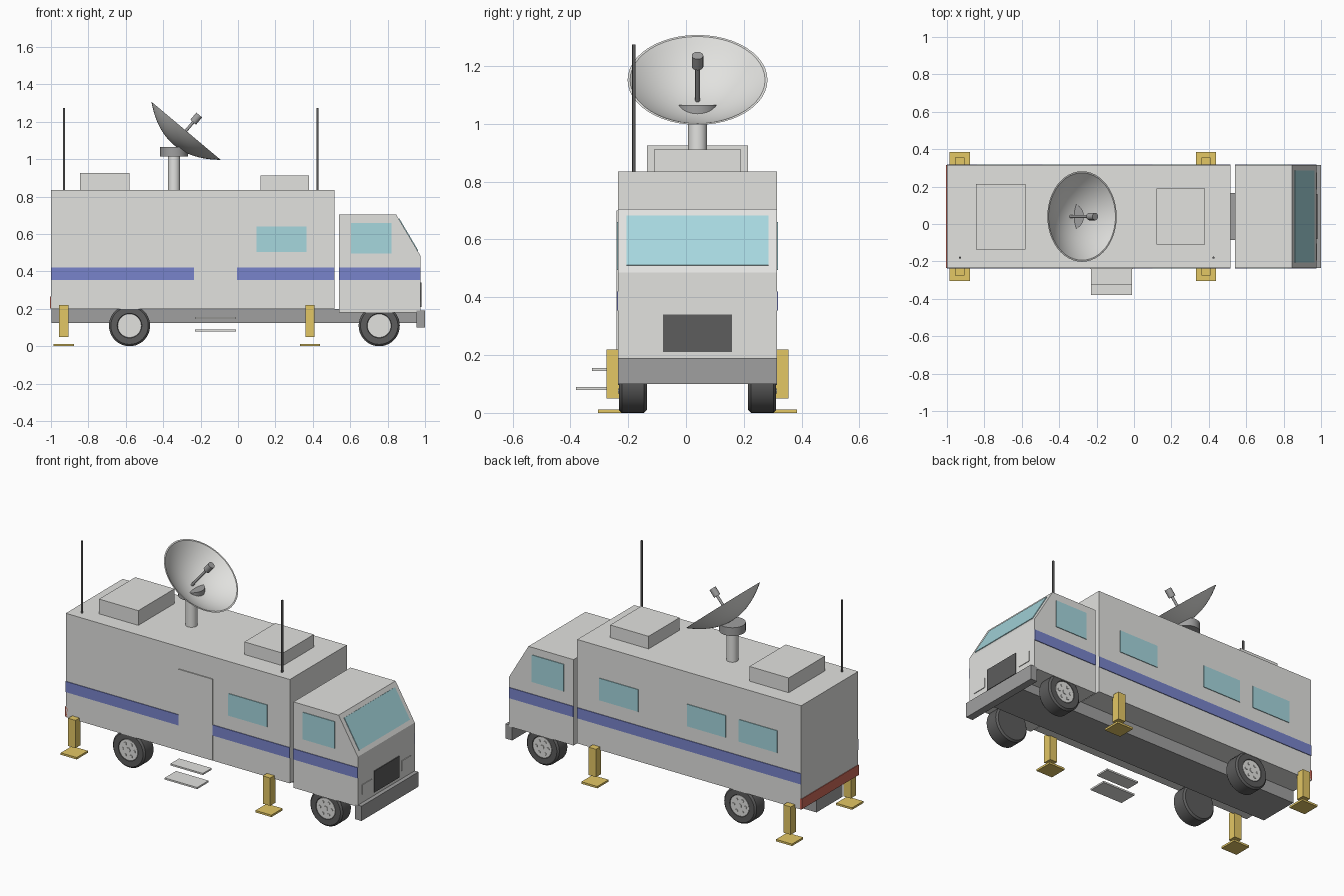
import bpy, bmesh, math
from mathutils import Matrix, Vector

if "Cube" in bpy.data.objects:
    bpy.data.objects.remove(bpy.data.objects["Cube"], do_unlink=True)

MID = 0.04      # centre line of the vehicle in y
HALF = 0.275    # half width of the body
RIGHT, LEFT = MID - HALF, MID + HALF


def material(name, r, g, b):
    m = bpy.data.materials.new(name)
    m.use_nodes = True
    m.diffuse_color = (r, g, b, 1)
    bsdf = next(n for n in m.node_tree.nodes if n.type == 'BSDF_PRINCIPLED')
    bsdf.inputs["Base Color"].default_value = (r, g, b, 1)
    bsdf.inputs["Roughness"].default_value = 0.6
    return m


WHITE = material("off_white", 0.76, 0.76, 0.74)
GREY = material("mid_grey", 0.35, 0.35, 0.35)
DARK = material("dark_rubber", 0.11, 0.11, 0.11)
GLASS = material("pale_blue_glass", 0.38, 0.68, 0.73)
BLUE = material("stripe_blue", 0.19, 0.23, 0.6)
YELLOW = material("jack_yellow", 0.77, 0.57, 0.13)
RED = material("tail_red", 0.6, 0.14, 0.1)


def finish(name, bm, mat, smooth=False):
    bmesh.ops.recalc_face_normals(bm, faces=bm.faces)
    mesh = bpy.data.meshes.new(name)
    bm.to_mesh(mesh)
    bm.free()
    mesh.materials.append(mat)
    ob = bpy.data.objects.new(name, mesh)
    bpy.context.collection.objects.link(ob)
    if smooth:
        bpy.ops.object.select_all(action='DESELECT')
        ob.select_set(True)
        bpy.context.view_layer.objects.active = ob
        bpy.ops.object.shade_smooth_by_angle(angle=math.radians(35))
    return ob


def box(name, mat, x, y, z):
    """Box from (low, high) ranges."""
    bm = bmesh.new()
    size = [b - a for a, b in (x, y, z)]
    centre = [(a + b) / 2 for a, b in (x, y, z)]
    bmesh.ops.create_cube(bm, size=1, matrix=Matrix.Translation(centre) @ Matrix.Diagonal((*size, 1)))
    return finish(name, bm, mat)


def lathe(name, mat, profile, place, axis=(0, 0, 1), sides=32):
    """Spin (radius, height) points about an axis through place."""
    bm = bmesh.new()
    verts = [bm.verts.new((r, 0, h)) for r, h in profile]
    edges = [bm.edges.new(pair) for pair in zip(verts, verts[1:])]
    bmesh.ops.spin(bm, geom=verts + edges, cent=(0, 0, 0), axis=(0, 0, 1),
                   angle=math.tau, steps=sides, use_duplicate=False)
    bmesh.ops.remove_doubles(bm, verts=bm.verts, dist=0.0001)
    turn = Vector((0, 0, 1)).rotation_difference(Vector(axis)).to_matrix().to_4x4()
    bm.transform(Matrix.Translation(place) @ turn)
    return finish(name, bm, mat, True)


def rod(name, mat, radius, low, high, place, axis=(0, 0, 1), sides=24):
    return lathe(name, mat, [(0, low), (radius, low), (radius, high), (0, high)], place, axis, sides)


def side_panel(name, mat, s, x, z, depth=0.004):
    """Thin plate on the right (s=-1) or left (s=1) wall."""
    wall = MID + s * HALF
    return box(name, mat, x, sorted((wall - s * 0.002, wall + s * depth)), z)


# Body, frame and bumper
box("body", WHITE, (-1, 0.515), (RIGHT, LEFT), (0.2, 0.835))
box("chassis", GREY, (-0.998, 0.96), (MID - 0.125, MID + 0.125), (0.125, 0.2))
box("front_bumper", GREY, (0.955, 1), (RIGHT, LEFT), (0.1, 0.19))
box("tail_light_bar", RED, (-1.004, -0.99), (RIGHT, LEFT), (0.203, 0.265))

# Cab with sloping windscreen
LOW, HIGH = Vector((0.975, 0.485)), Vector((0.845, 0.705))
bm = bmesh.new()
outline = [(0.54, 0.18), (0.975, 0.18), LOW, HIGH, (0.54, 0.705)]
face = bm.faces.new([bm.verts.new((x, RIGHT, z)) for x, z in outline])
grown = bmesh.ops.extrude_face_region(bm, geom=[face])["geom"]
bmesh.ops.translate(bm, vec=(0, 2 * HALF, 0), verts=[v for v in grown if isinstance(v, bmesh.types.BMVert)])
finish("cab", bm, WHITE)

# Windscreen plate aligned with the slope
slope = HIGH - LOW
middle = (LOW + HIGH) / 2
bm = bmesh.new()
bmesh.ops.create_cube(bm, size=1, matrix=Matrix.Translation((middle.x, MID, middle.y))
                      @ Matrix.Rotation(math.atan2(slope.x, slope.y), 4, 'Y')
                      @ Matrix.Diagonal((0.008, 0.49, slope.length * 0.78, 1)))
finish("windscreen", bm, GLASS)

# Grille and headlights
box("grille", DARK, (0.97, 0.98), (MID - 0.12, MID + 0.12), (0.21, 0.34))
for s in (-1, 1):
    y = MID + s * 0.19
    box("headlight", WHITE, (0.97, 0.979), (y - 0.045, y + 0.045), (0.24, 0.3))

# Stripes, windows and door
GLASS_Z = (0.505, 0.64)
for s in (-1, 1):
    side_panel("cab_stripe", BLUE, s, (0.54, 0.975), (0.355, 0.42))
    side_panel("cab_side_window", GLASS, s, (0.605, 0.82), (0.495, 0.66))
    side_panel("body_window", GLASS, s, (0.1, 0.365), GLASS_Z)
side_panel("rear_right_stripe", BLUE, -1, (-1, -0.235), (0.355, 0.42))
side_panel("front_right_stripe", BLUE, -1, (-0.005, 0.515), (0.355, 0.42))
side_panel("left_stripe", BLUE, 1, (-1, 0.515), (0.355, 0.42))
for x in (-0.49, -0.84):
    side_panel("left_window", GLASS, 1, (x, x + 0.26), GLASS_Z)
side_panel("entry_door", WHITE, -1, (-0.235, -0.005), (0.203, 0.7), 0.006)

# Entry steps
box("upper_step", WHITE, (-0.23, -0.01), (-0.325, -0.24), (0.145, 0.155))
box("lower_step", WHITE, (-0.23, -0.01), (-0.38, -0.27), (0.08, 0.09))

# Wheels and stabiliser jacks on both sides
for s in (-1, 1):
    for x in (-0.58, 0.755):
        hub = Vector((x, MID + s * 0.175, 0.11))
        out = (0, s, 0)
        lathe("tyre", DARK, [(0, 0), (0.1, 0), (0.11, 0.01), (0.11, 0.087), (0.1, 0.097),
                             (0.066, 0.097), (0.063, 0.09), (0, 0.09)], hub, out, 40)
        rod("wheel_hub", WHITE, 0.063, 0.08, 0.096, hub, out, 32)
        rod("hub_cap", WHITE, 0.014, 0.09, 0.1, hub, out, 12)
        for i in range(6):
            a = i * math.tau / 6
            spot = hub + Vector((0.04 * math.cos(a), 0, 0.04 * math.sin(a)))
            rod("wheel_bolt", WHITE, 0.009, 0.09, 0.1, spot, out, 8)
    for x in (-0.932, 0.385):
        y = MID + s * 0.29
        box("jack_leg", YELLOW, (x - 0.025, x + 0.025), (y - 0.025, y + 0.025), (0.05, 0.22))
        box("jack_foot", YELLOW, (x - 0.054, x + 0.054), (y - 0.054, y + 0.054), (0, 0.012))

# Roof units and whip antennas
box("rear_roof_unit", WHITE, (-0.845, -0.58), (-0.135, 0.215), (0.83, 0.925))
box("front_roof_unit", WHITE, (0.12, 0.38), (-0.11, 0.19), (0.83, 0.912))
for x in (-0.93, 0.425):
    rod("whip_antenna", DARK, 0.006, 0, 0.445, (x, -0.18, 0.83), sides=12)

# Dish mast and collar
rod("dish_mast", WHITE, 0.033, 0.83, 1.03, (-0.342, MID, 0))
rod("dish_collar", GREY, 0.074, 1.015, 1.065, (-0.342, MID, 0), sides=32)

# Dish bowl, tilted forward, with its feed on a rod
tilt = math.radians(40)
AIM = (math.sin(tilt), 0, math.cos(tilt))
RIM = (-0.278, MID, 1.152)
R, DEPTH, STEPS = 0.242, 0.1, 12
bowl = [(R * i / STEPS, DEPTH * ((i / STEPS) ** 2 - 1)) for i in range(STEPS + 1)]
inner = [(r * 0.965, h + 0.006 * (1 - r / R)) for r, h in reversed(bowl)]
lathe("dish", WHITE, bowl + inner, RIM, AIM, 48)
rod("feed_rod", GREY, 0.008, -0.098, 0.07, RIM, AIM, 12)
rod("feed_horn", GREY, 0.02, 0.06, 0.11, RIM, AIM, 16)
